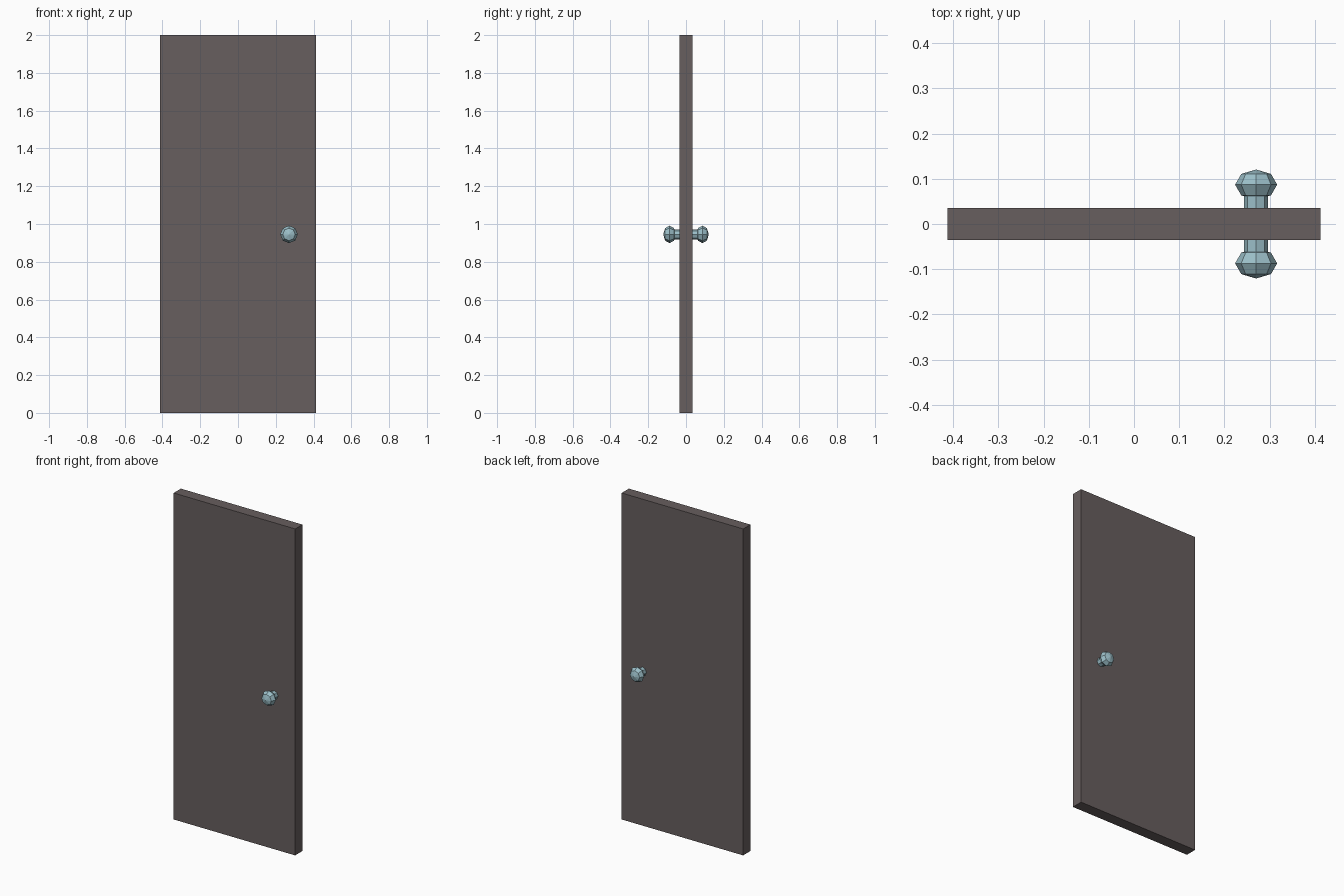
import bpy, math

if "Cube" in bpy.data.objects:
    bpy.data.objects.remove(bpy.data.objects["Cube"])


def material(name, rgb):
    m = bpy.data.materials.new(name)
    m.diffuse_color = (*rgb, 1)
    m.use_nodes = True
    m.node_tree.nodes["Principled BSDF"].inputs["Base Color"].default_value = m.diffuse_color
    return m


WOOD = material("dark_wood", (0.135, 0.112, 0.112))
METAL = material("pale_blue_metal", (0.33, 0.52, 0.58))
KX, KZ = 0.27, 0.945  # handle axis


def finish(name, mat):
    ob = bpy.context.object
    ob.name = name
    ob.data.materials.append(mat)
    return ob


# Door slab
bpy.ops.mesh.primitive_cube_add(size=1, location=(0, 0, 1))
slab = finish("door_slab", WOOD)
slab.scale = (0.824, 0.07, 2)

# Stem and faceted knob on each side
for side, y in (("front", -1), ("back", 1)):
    tilt = (math.radians(-90) * y, 0, 0)
    bpy.ops.mesh.primitive_cylinder_add(vertices=8, radius=0.0265, depth=0.04,
                                        location=(KX, y * 0.05, KZ), rotation=tilt)
    finish(side + "_stem", METAL)
    bpy.ops.mesh.primitive_uv_sphere_add(segments=8, ring_count=4, radius=1,
                                         location=(KX, y * 0.087, KZ), rotation=tilt)
    knob = finish(side + "_knob", METAL)
    knob.scale = (0.0465, 0.0465, 0.0335)
